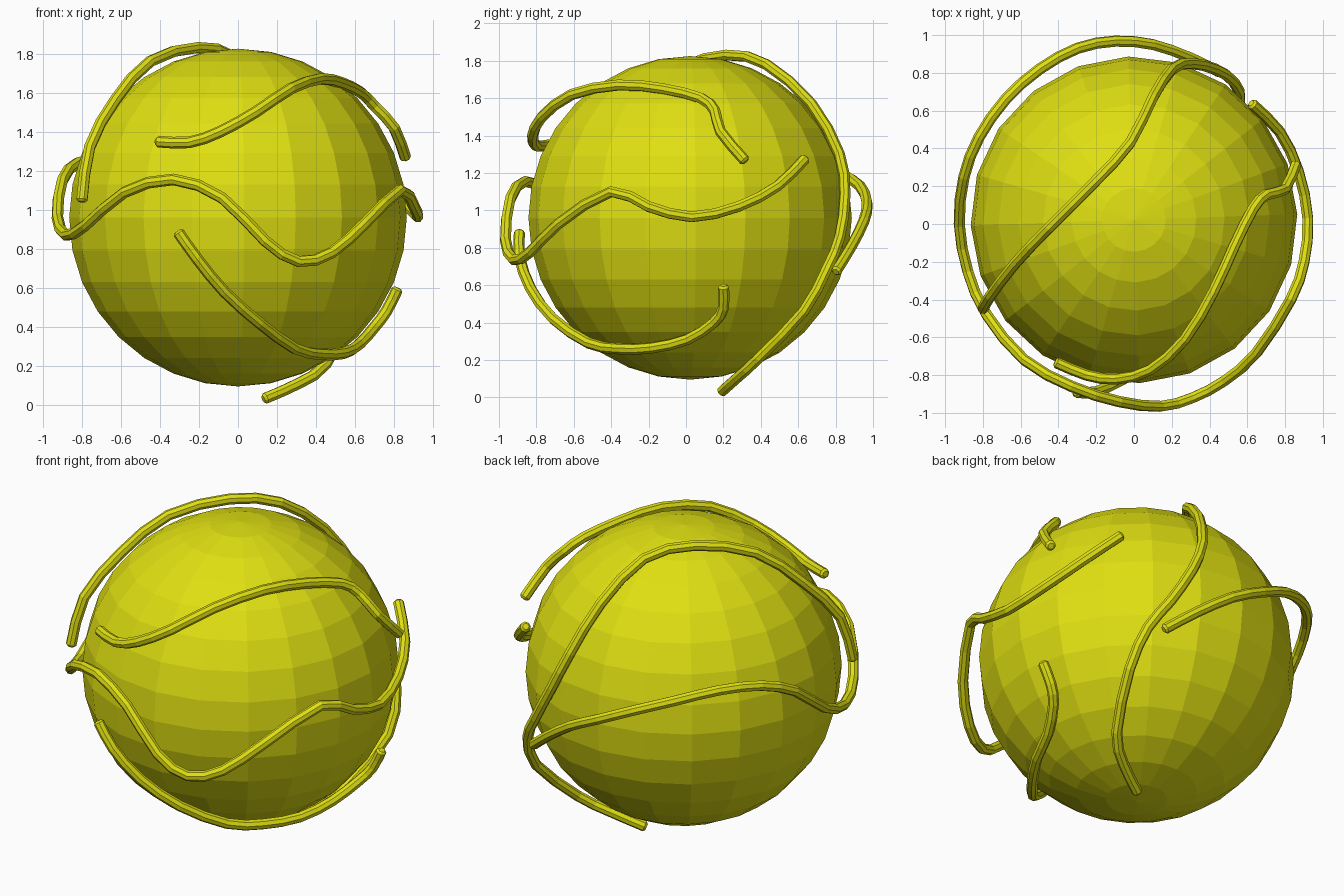
import bpy, math
from mathutils import Vector

yellow = bpy.data.materials.new("yellow")
yellow.diffuse_color = (0.74, 0.74, 0.006, 1)

# low-poly ball
bpy.ops.mesh.primitive_uv_sphere_add(segments=20, ring_count=16, radius=0.865,
                                     location=(0, 0.022, 0.96), rotation=(0, 0, math.radians(2)))
ball = bpy.context.object
ball.name = "ball"
ball.data.materials.append(yellow)


def smooth_path(pts):
    """Insert one Catmull-Rom midpoint in every span."""
    p = [Vector(q) for q in pts]
    p = [2 * p[0] - p[1]] + p + [2 * p[-1] - p[-2]]
    out = []
    for i in range(1, len(p) - 2):
        out += [p[i], (9 * (p[i] + p[i + 1]) - p[i - 1] - p[i + 2]) / 16]
    return out + [p[-2]]


def strand(name, pts, r=0.03):
    """Round cord along a path, with chamfered ends."""
    path = smooth_path(pts)
    a = (path[1] - path[0]).normalized() * 0.012
    b = (path[-2] - path[-1]).normalized() * 0.012
    path = [path[0], path[0] + a] + path[1:-1] + [path[-1] + b, path[-1]]
    cu = bpy.data.curves.new(name, 'CURVE')
    cu.dimensions = '3D'
    cu.bevel_depth = r
    cu.bevel_resolution = 2
    cu.use_fill_caps = True
    sp = cu.splines.new('POLY')
    sp.points.add(len(path) - 1)
    for i, q in enumerate(path):
        sp.points[i].co = (*q, 1)
        sp.points[i].radius = 0.6 if i in (0, len(path) - 1) else 1
    sp.use_smooth = False
    ob = bpy.data.objects.new(name, cu)
    bpy.context.collection.objects.link(ob)
    cu.materials.append(yellow)
    bpy.ops.object.select_all(action='DESELECT')
    ob.select_set(True)
    bpy.context.view_layer.objects.active = ob
    bpy.ops.object.convert(target='MESH')


# cord across the upper front
strand("upper_strand", [
    (-0.42, -0.73, 1.35), (-0.25, -0.80, 1.345), (-0.09, -0.82, 1.40), (0.09, -0.77, 1.50),
    (0.27, -0.61, 1.62), (0.42, -0.36, 1.67), (0.53, -0.12, 1.65), (0.63, 0.08, 1.60),
    (0.70, 0.155, 1.53), (0.80, 0.185, 1.42), (0.86, 0.32, 1.26)])

# long wavy cord around the middle
strand("middle_strand", [
    (0.62, 0.64, 1.28), (0.77, 0.49, 1.13), (0.87, 0.28, 1.02), (0.92, 0.03, 0.965),
    (0.90, -0.20, 1.02), (0.83, -0.40, 1.10), (0.65, -0.68, 0.93), (0.48, -0.83, 0.78),
    (0.31, -0.92, 0.735), (0.14, -0.965, 0.84), (-0.08, -0.94, 1.06), (-0.33, -0.86, 1.155),
    (-0.58, -0.72, 1.09), (-0.78, -0.48, 0.92), (-0.88, -0.25, 0.87), (-0.925, 0.0, 0.96),
    (-0.90, 0.25, 1.15), (-0.82, 0.46, 1.24), (-0.68, 0.66, 1.25), (-0.50, 0.82, 1.20),
    (-0.30, 0.93, 1.13), (-0.10, 0.968, 1.04), (0.10, 0.95, 0.94), (0.30, 0.88, 0.80),
    (0.46, 0.80, 0.67)])

# cord over the top and down the back
strand("top_strand", [
    (-0.80, -0.45, 1.04), (-0.76, -0.38, 1.32), (-0.63, -0.21, 1.56), (-0.45, -0.02, 1.76),
    (-0.21, 0.22, 1.83), (-0.02, 0.43, 1.78), (0.10, 0.67, 1.57), (0.20, 0.82, 1.30),
    (0.30, 0.85, 1.08), (0.43, 0.82, 0.85), (0.53, 0.75, 0.68), (0.56, 0.63, 0.46),
    (0.45, 0.39, 0.21), (0.31, 0.28, 0.11), (0.13, 0.19, 0.03)])

# cord across the lower front
strand("lower_strand", [
    (-0.31, -0.89, 0.89), (-0.21, -0.89, 0.75), (-0.07, -0.83, 0.58), (0.11, -0.71, 0.42),
    (0.29, -0.52, 0.29), (0.42, -0.36, 0.26), (0.54, -0.18, 0.265), (0.62, 0.01, 0.31),
    (0.70, 0.15, 0.40), (0.76, 0.20, 0.48), (0.82, 0.20, 0.60)])
